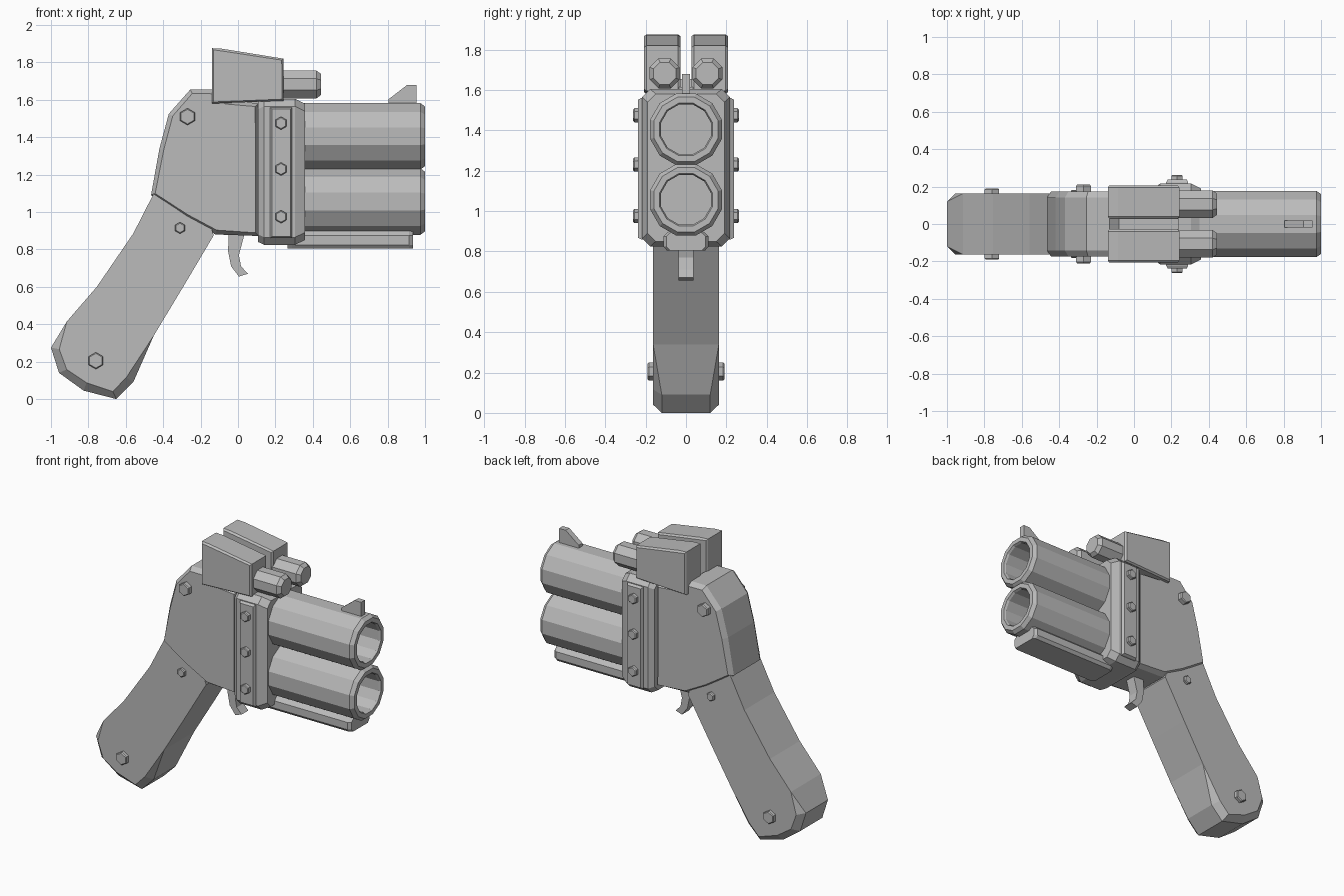
import bpy, bmesh, math
from mathutils import Vector, Matrix

if "Cube" in bpy.data.objects:
    bpy.data.objects.remove(bpy.data.objects["Cube"])

steel = bpy.data.materials.new("plain_grey_metal")
steel.diffuse_color = (0.5, 0.5, 0.5, 1)
steel.use_nodes = True
steel.node_tree.nodes["Principled BSDF"].inputs["Base Color"].default_value = steel.diffuse_color


def finish(name, bm):
    """Turn a bmesh into a flat shaded object."""
    bmesh.ops.remove_doubles(bm, verts=bm.verts, dist=0.0005)
    bmesh.ops.recalc_face_normals(bm, faces=bm.faces)
    me = bpy.data.meshes.new(name)
    bm.to_mesh(me)
    bm.free()
    me.materials.append(steel)
    ob = bpy.data.objects.new(name, me)
    bpy.context.collection.objects.link(ob)
    return ob


def loft(name, rings, caps=True):
    """Skin a sequence of equal-length point rings."""
    bm = bmesh.new()
    vr = [[bm.verts.new(p) for p in ring] for ring in rings]
    n = len(vr[0])
    for a, b in zip(vr, vr[1:]):
        for i in range(n):
            j = (i + 1) % n
            bm.faces.new((a[i], a[j], b[j], b[i]))
    if caps:
        bm.faces.new(vr[0])
        bm.faces.new(vr[-1])
    return finish(name, bm)


def plate(name, profile, y0, y1, inset=0.0, depth=0.0):
    """Extrude an xz profile along y, with chamfered side faces."""
    bm = bmesh.new()
    a, b = y0 + depth, y1 - depth
    lo = [bm.verts.new((x, a, z)) for x, z in profile]
    hi = [bm.verts.new((x, b, z)) for x, z in profile]
    n = len(lo)
    for i in range(n):
        j = (i + 1) % n
        bm.faces.new((lo[i], lo[j], hi[j], hi[i]))
    caps = [bm.faces.new(lo), bm.faces.new(hi)]
    bmesh.ops.recalc_face_normals(bm, faces=bm.faces)
    if inset:
        bmesh.ops.inset_individual(bm, faces=caps, thickness=inset)
        for f, s in zip(caps, (-1, 1)):
            bmesh.ops.translate(bm, verts=f.verts, vec=(0, s * depth, 0))
    return finish(name, bm)


def rect(x0, x1, z0, z1):
    return [(x0, z0), (x1, z0), (x1, z1), (x0, z1)]


def tube(name, profile, y, z, sides):
    """Revolve (x, radius) steps around an axis parallel to x."""
    rings = []
    for x, r in profile:
        rings.append([(x, y + r * math.cos(2 * math.pi * (i + .5) / sides),
                       z + r * math.sin(2 * math.pi * (i + .5) / sides))
                      for i in range(sides)])
    return loft(name, rings)


def bolt(name, x, z, r, y_in, y_out):
    """Pair of hexagonal bolt heads, one on each side."""
    for side, s in (("right", -1), ("left", 1)):
        steps = ((y_in, r), (y_out - .006, r), (y_out, r - .006))
        rings = [[(x + q * math.sin(k * math.pi / 3), s * y,
                   z + q * math.cos(k * math.pi / 3)) for k in range(6)]
                 for y, q in steps]
        loft(f"{name}_{side}", rings)


# Grip: chamfer grows only around the butt
outline = [(-.45, 1.1), (-.56, .885), (-.755, .6), (-.915, .415), (-1, .275),
           (-.957, .14), (-.825, .045), (-.65, 0), (-.56, .09),
           (-.45, .34), (-.29, .605), (-.13, .875), (-.2, 1.1)]
butt = Vector((-.76, .23))
outer_y, inner = [], []
for x, z in outline:
    p = Vector((x, z))
    low = z < .3
    outer_y.append(.12 if low else .163)
    q = p + (butt - p).normalized() * .045 if low else p
    inner.append(q)
rings = []
for s in (-1, 1):
    side = [[(q.x, s * .163, q.y) for q in inner],
            [(p[0], s * y, p[1]) for p, y in zip(outline, outer_y)]]
    rings += side if s < 0 else side[::-1]
loft("grip", rings)

# Receiver body
plate("receiver", [(-.465, 1.09), (-.28, .965), (-.12, .88), (.11, .872),
                   (.11, 1.58), (-.06, 1.6), (-.13, 1.655), (-.255, 1.655),
                   (-.37, 1.525), (-.42, 1.34)], -.175, .175, .024, .034)

# Barrel frame block, chamfered on all outer edges
def frame_ring(x, w, z0, z1, c=.04):
    return [(x, -w, z0 + c), (x, -w + c, z0), (x, w - c, z0), (x, w, z0 + c),
            (x, w, z1 - c), (x, w - c, z1), (x, -w + c, z1), (x, -w, z1 - c)]

loft("barrel_frame", [frame_ring(.107, .19, .84, 1.59),
                      frame_ring(.14, .217, .825, 1.605),
                      frame_ring(.305, .217, .825, 1.605),
                      frame_ring(.357, .19, .85, 1.58)])

# Raised side strips with bolts
plate("frame_strip", rect(.172, .29, .86, 1.56), -.238, .238, .012, .015)
for i, z in enumerate((1.475, 1.23, .975)):
    bolt(f"frame_bolt_{i + 1}", .23, z, .035, .22, .262)
bolt("receiver_bolt", -.27, 1.51, .045, .16, .21)
bolt("grip_upper_bolt", -.31, .915, .031, .15, .183)
bolt("grip_lower_bolt", -.76, .205, .045, .15, .19)

# Two stacked hollow barrels
for name, z in (("upper_barrel", 1.405), ("lower_barrel", 1.056)):
    tube(name, [(.3, .184), (.975, .184), (1, .165), (1, .135), (.985, .128),
                (.4, .128)], 0, z, 12)

# Rail below the barrels
loft("under_rail", [[(x, -.085 + e, .9), (x, -.112 + e, .875), (x, -.112 + e, .825),
                     (x, -.095 + e, .805), (x, .095 - e, .805), (x, .112 - e, .825),
                     (x, .112 - e, .875), (x, .085 - e, .9)]
                    for x, e in ((.265, .015), (.29, 0), (.915, 0), (.935, .015))])

# Front sight
plate("front_sight", [(.805, 1.57), (.805, 1.603), (.905, 1.68),
                      (.955, 1.68), (.955, 1.57)], -.02, .02)

# Trigger
plate("trigger", [(-.05, .89), (-.053, .79), (-.037, .71), (.005, .655),
                  (.053, .67), (.016, .71), (.005, .77), (.037, .89)], -.037, .037)

# Twin top housings with short tubes on a centre mount
plate("housing_mount", rect(-.1, .24, 1.55, 1.615), -.035, .035)
for side, s in (("right", -1), ("left", 1)):
    a, b = sorted((s * .028, s * .207))
    plate(f"top_housing_{side}", [(-.14, 1.58), (.243, 1.595), (.243, 1.82),
                                  (-.085, 1.873), (-.14, 1.876)], a, b, .012, .012)
    tube(f"top_tube_{side}", [(.2, .08), (.42, .08), (.445, .06)], s * .106, 1.682, 8)
